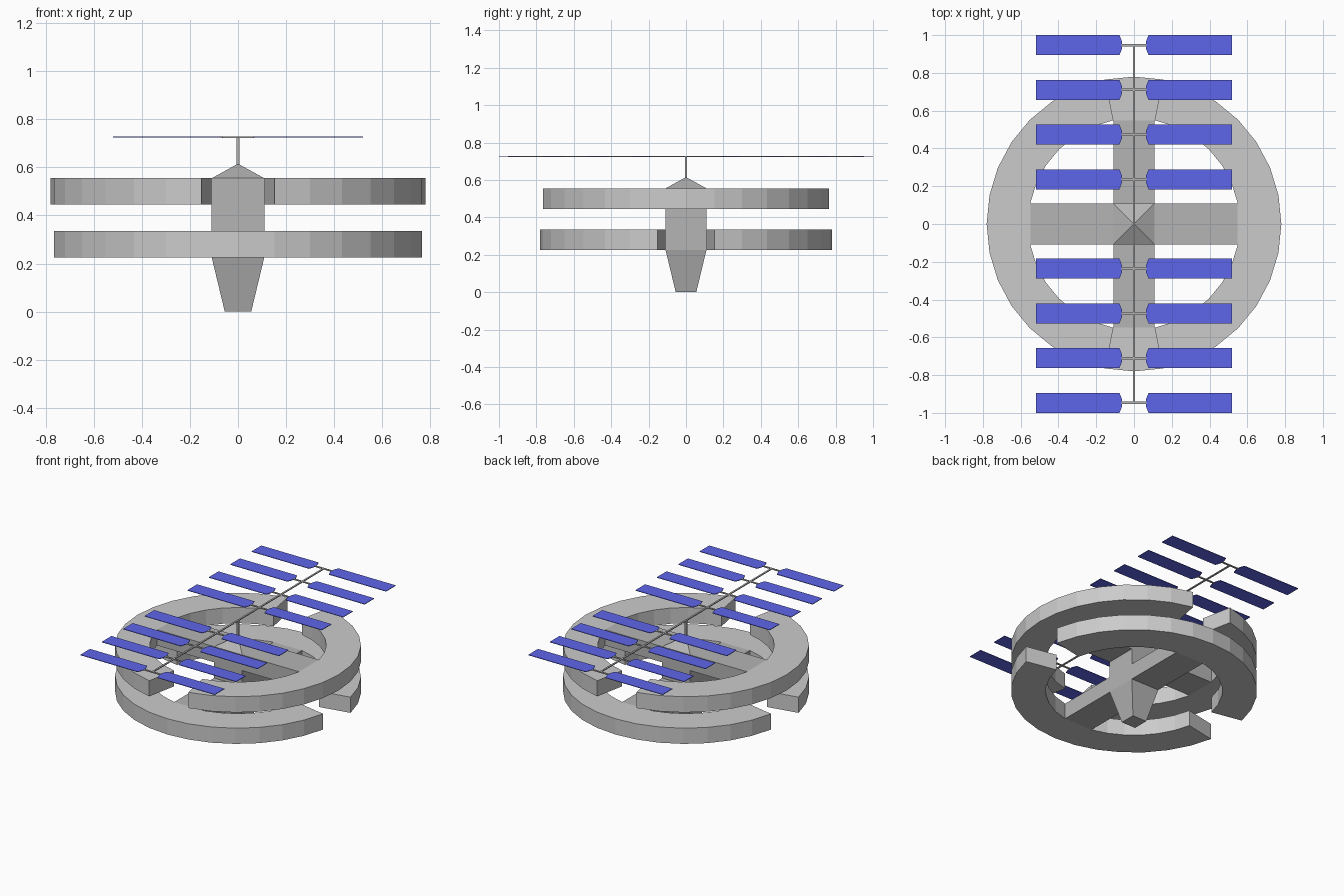
import bpy, bmesh
from math import sin, cos, radians, pi

if "Cube" in bpy.data.objects:
    bpy.data.objects.remove(bpy.data.objects["Cube"])


def material(name, rgb):
    m = bpy.data.materials.new(name)
    m.diffuse_color = (*rgb, 1)
    m.use_nodes = True
    m.node_tree.nodes["Principled BSDF"].inputs["Base Color"].default_value = m.diffuse_color
    return m


DARK = material("dark_grey", (0.46, 0.46, 0.46))
BLUE = material("solar_blue", (0.11, 0.13, 0.82))


def finish(name, bm, mat=None):
    bmesh.ops.recalc_face_normals(bm, faces=bm.faces)
    me = bpy.data.meshes.new(name)
    bm.to_mesh(me)
    bm.free()
    ob = bpy.data.objects.new(name, me)
    if mat:
        me.materials.append(mat)
    bpy.context.collection.objects.link(ob)
    return ob


def box(name, x0, x1, y0, y1, z0, z1, mat=None):
    bm = bmesh.new()
    for v in bmesh.ops.create_cube(bm, size=1)["verts"]:
        v.co = (x1 if v.co.x > 0 else x0, y1 if v.co.y > 0 else y0, z1 if v.co.z > 0 else z0)
    return finish(name, bm, mat)


def prism(name, outline, z0, z1, mat=None):
    bm = bmesh.new()
    face = bm.faces.new([bm.verts.new((x, y, z0)) for x, y in outline])
    res = bmesh.ops.extrude_face_region(bm, geom=[face])
    for v in res["geom"]:
        if isinstance(v, bmesh.types.BMVert):
            v.co.z = z1
    return finish(name, bm, mat)


STEP = 2 * pi / 32
OUTER, INNER = 0.78, 0.56
HALF = INNER * sin(STEP)       # spoke half width matches the ring facets
REACH = INNER * cos(STEP)


def half_ring(name, middle, z0, z1):
    """Arc of 14 segments; the inner wall is flat where the spoke joins."""
    bm = bmesh.new()
    sections = []
    for i in range(-7, 8):
        a = middle + i * STEP
        inner = REACH if i == 0 else INNER
        sections.append([bm.verts.new((r * cos(a), r * sin(a), z))
                         for r, z in ((inner, z0), (OUTER, z0), (OUTER, z1), (inner, z1))])
    for s, t in zip(sections, sections[1:]):
        for k in range(4):
            bm.faces.new((s[k], s[(k + 1) % 4], t[(k + 1) % 4], t[k]))
    bm.faces.new(sections[0])
    bm.faces.new(sections[-1])
    return finish(name, bm)


# Habitat rings: upper open at front and back, lower open at the sides
for side, label in ((0, "a"), (180, "b")):
    half_ring("upper_ring_" + label, radians(side), 0.445, 0.555)
    half_ring("lower_ring_" + label, radians(side + 90), 0.225, 0.335)

# Square core with tapered base and pyramid roof
bm = bmesh.new()
levels = [[bm.verts.new((sx * h, sy * h, z)) for sx, sy in ((-1, -1), (1, -1), (1, 1), (-1, 1))]
          for h, z in ((0.055, 0), (HALF, 0.225), (HALF, 0.555), (0.006, 0.612))]
for s, t in zip(levels, levels[1:]):
    for k in range(4):
        bm.faces.new((s[k], s[(k + 1) % 4], t[(k + 1) % 4], t[k]))
bm.faces.new(levels[0])
bm.faces.new(levels[-1])
finish("core", bm, DARK)

# Spokes
for s in (-1, 1):
    a, b = sorted((s * HALF, s * REACH))
    box("upper_spoke", a, b, -HALF, HALF, 0.445, 0.555, DARK)
    box("lower_spoke", -HALF, HALF, a, b, 0.225, 0.335, DARK)

# Mast and long boom
T = 0.006
box("mast", -T, T, -T, T, 0.605, 0.725, DARK)
box("boom", -T, T, -0.953, 0.953, 0.723, 0.729, DARK)

# Cross ribs with a solar panel on each side
for k in (-4, -3, -2, -1, 1, 2, 3, 4):
    y = k * 0.2367
    box("panel_rib", -0.066, 0.066, y - T, y + T, 0.723, 0.729, DARK)
    for s in (-1, 1):
        outline = [(0.52, -0.053), (0.52, 0.053), (0.077, 0.053),
                   (0.064, 0.02), (0.064, -0.02), (0.077, -0.053)]
        prism("solar_panel", [(s * px, y + py) for px, py in outline], 0.7245, 0.7285, BLUE)
